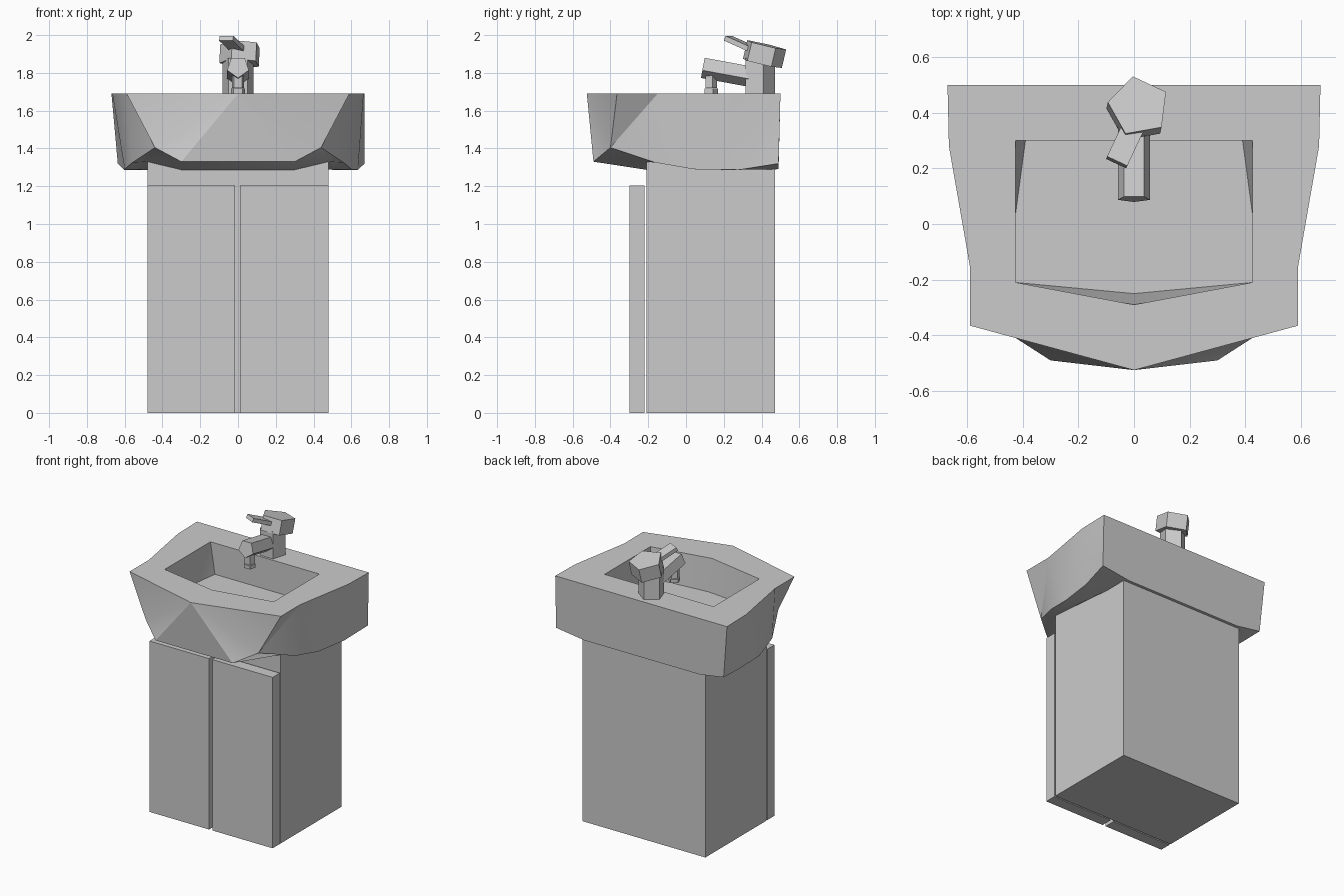
import bpy, bmesh, math
from mathutils import Vector, Matrix

cube = bpy.data.objects.get("Cube")
if cube:
    bpy.data.objects.remove(cube, do_unlink=True)

grey = bpy.data.materials.new("plain grey")
grey.use_nodes = True
colour = (0.6, 0.6, 0.6, 1)
grey.diffuse_color = colour
grey.node_tree.nodes["Principled BSDF"].inputs["Base Color"].default_value = colour


def finish(name, bm):
    """Turn a bmesh into a named, coloured object."""
    bmesh.ops.recalc_face_normals(bm, faces=bm.faces)
    mesh = bpy.data.meshes.new(name)
    bm.to_mesh(mesh)
    bm.free()
    mesh.materials.append(grey)
    obj = bpy.data.objects.new(name, mesh)
    bpy.context.collection.objects.link(obj)
    return obj


def box(name, low, high, matrix=Matrix()):
    low, high = Vector(low), Vector(high)
    bm = bmesh.new()
    bmesh.ops.create_cube(bm, size=1)
    size = Matrix.Diagonal(high - low).to_4x4()
    bm.transform(matrix @ Matrix.Translation((low + high) / 2) @ size)
    return finish(name, bm)


def prism(name, start, end, radius, first_angle, sides=5):
    """Straight prism from start to end; the angle places its first corner."""
    start, end = Vector(start), Vector(end)
    axis = end - start
    # local x stays along world x, so the corner angles are easy to read
    z = axis.normalized()
    x = (Vector((1, 0, 0)) - z * z.x).normalized()
    frame = Matrix((x, z.cross(x), z)).transposed().to_4x4()
    bm = bmesh.new()
    bmesh.ops.create_cone(bm, cap_ends=True, segments=sides, radius1=radius,
                          radius2=radius, depth=axis.length)
    first = min(bm.verts, key=lambda v: (round(v.co.z, 3), -v.co.y)).co
    turn = math.radians(first_angle) - math.atan2(first.y, first.x)
    spin = Matrix.Rotation(turn, 4, "Z")
    bm.transform(Matrix.Translation((start + end) / 2) @ frame @ spin)
    return finish(name, bm)


# Cabinet and its two doors
box("cabinet", (-0.48, -0.21, 0), (0.48, 0.47, 1.33))
box("left_door", (0.01, -0.3, 0), (0.48, -0.22, 1.205))
box("right_door", (-0.48, -0.3, 0), (-0.015, -0.22, 1.205))

# Basin: corner points of the left half
RIM, FLOOR = 1.69, 1.47
points = {
    # outer rim
    "tip": (0, -0.525, RIM),
    "corner": (0.59, -0.365, RIM),
    "waist": (0.59, -0.15, RIM),
    "flare": (0.665, 0.28, RIM),
    "back": (0.67, 0.5, RIM),
    # bowl opening
    "hole_tip": (0, -0.29, RIM),
    "hole_front": (0.425, -0.21, RIM),
    "hole_back": (0.425, 0.3, RIM),
    # bowl floor
    "floor_tip": (0, -0.25, FLOOR),
    "floor_front": (0.425, -0.21, FLOOR),
    "floor_side": (0.425, 0.04, FLOOR),
    "floor_back": (0.39, 0.3, FLOOR),
    # lower edge
    "low_front": (0.3, -0.49, 1.33),
    "low_corner": (0.44, -0.4, 1.405),
    "low_waist": (0.56, -0.16, 1.325),
    "low_side": (0.6, 0.04, 1.29),
    "low_flare": (0.635, 0.28, 1.287),
    "low_back": (0.67, 0.49, 1.32),
    "low_middle": (0.45, 0.49, 1.29),
    # underside
    "under_front": (0.3, -0.21, 1.287),
    "under_corner": (0.48, -0.21, 1.33),
    "under_side": (0.5, 0.2, 1.287),
}

# Faces present on both halves
half_faces = [
    "tip corner low_corner", "tip low_corner low_front",
    "corner waist low_corner", "waist low_waist low_corner",
    "waist low_side low_waist", "waist flare low_side",
    "flare low_flare low_side", "flare back low_flare",
    "back low_back low_flare",
    "tip corner hole_front hole_tip",
    "corner waist flare back hole_back hole_front",
    "hole_tip hole_front floor_front floor_tip",
    "hole_front hole_back floor_side floor_front",
    "hole_back floor_back floor_side",
    "low_front low_corner under_corner under_front",
    "low_corner low_waist under_corner",
    "low_waist low_side under_side under_corner",
    "low_side low_flare under_side",
    "low_flare low_back low_middle under_side",
]
# Faces that bridge the two halves: a path on one side, closed by its mirror
bridge_faces = [
    "tip low_front", "back hole_back", "hole_back floor_back",
    "back low_back low_middle",
    "floor_tip floor_front floor_side floor_back",
    "low_front under_front",
    "under_front under_corner under_side low_middle",
]

bm = bmesh.new()
left, right = {}, {}
for key, (x, y, z) in points.items():
    left[key] = bm.verts.new((x, y, z))
    # the right side tapers inward a little at the lower back
    taper = 0.95 if key in ("low_back", "low_flare") else 1
    right[key] = bm.verts.new((-x * taper, y, z)) if x else left[key]
for path in half_faces:
    for side in (left, right):
        bm.faces.new([side[k] for k in path.split()])
for path in bridge_faces:
    keys = path.split()
    loop = [left[k] for k in keys] + [right[k] for k in reversed(keys)]
    bm.faces.new(list(dict.fromkeys(loop)))
basin = finish("basin", bm)
bpy.context.view_layer.objects.active = basin
basin.select_set(True)
bpy.ops.object.shade_smooth_by_angle(angle=math.radians(30))
basin.select_set(False)

# Tap: column, spout, nozzle, tilted head and lever
prism("tap_column", (0, 0.385, RIM - 0.01), (0, 0.385, 1.88), 0.085, 90)
prism("tap_spout", (0, 0.345, 1.785), (0, 0.09, 1.832), 0.06, 270)
prism("nozzle_neck", (0, 0.13, 1.72), (0, 0.13, 1.79), 0.034, 90)
prism("nozzle_tip", (0, 0.13, 1.692), (0, 0.13, 1.717), 0.04, 90)
prism("tap_head", (0.012, 0.4, 1.85), (0.017, 0.423, 1.948), 0.112, 101)
lever_frame = (Matrix.Translation((-0.062, 0.222, 1.985))
               @ Matrix.Rotation(math.radians(-25), 4, "Z")
               @ Matrix.Rotation(math.radians(-22), 4, "X"))
box("tap_lever", (-0.04, 0, -0.015), (0.04, 0.17, 0.012), lever_frame)
